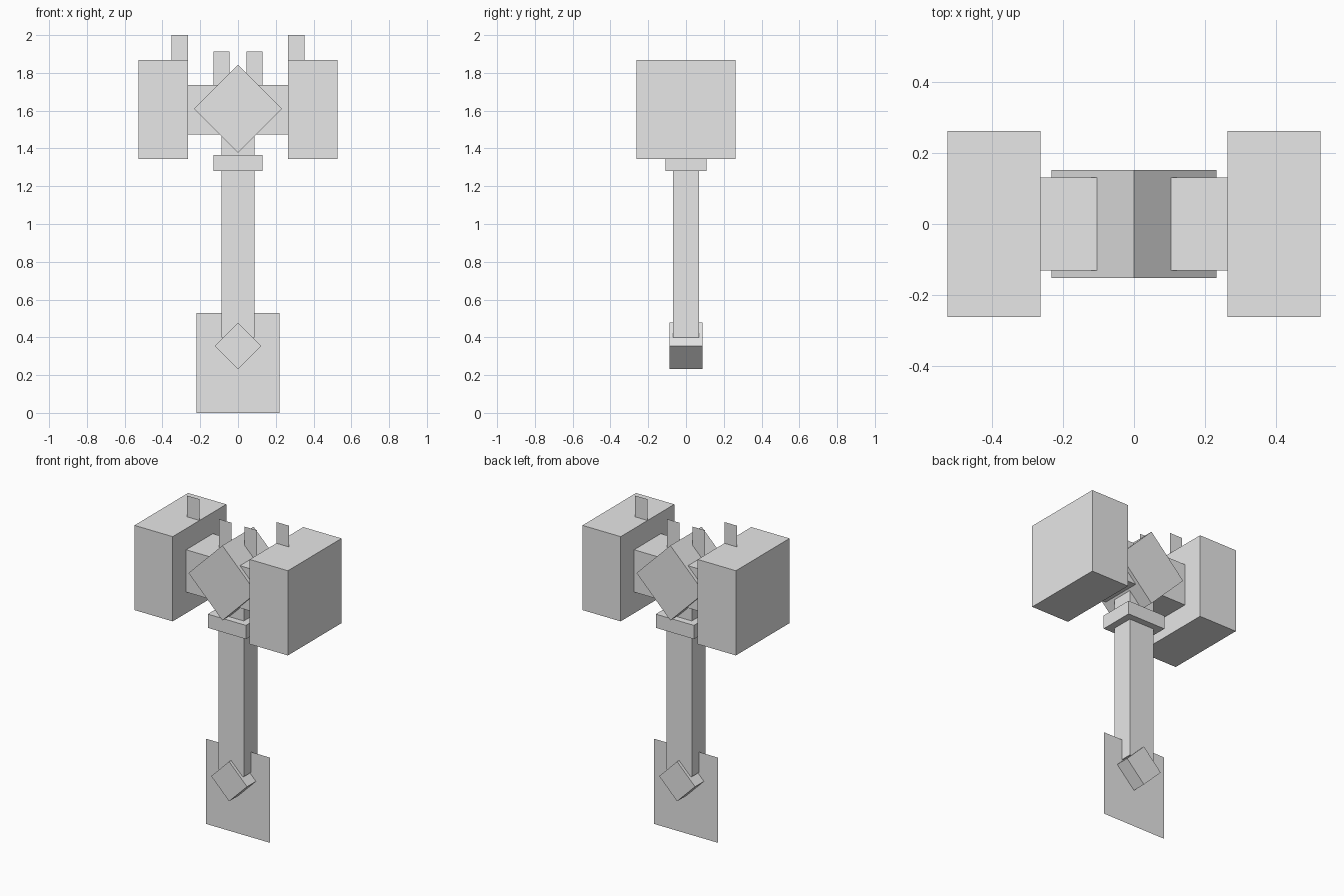
import bpy
from math import radians, sqrt

cube = bpy.data.objects.get("Cube")
if cube:
    bpy.data.objects.remove(cube, do_unlink=True)

grey = bpy.data.materials.new("plain_grey")
grey.use_nodes = True
colour = (0.8, 0.8, 0.8, 1)
grey.diffuse_color = colour
grey.node_tree.nodes["Principled BSDF"].inputs["Base Color"].default_value = colour


def finish(name):
    ob = bpy.context.object
    ob.name = name
    ob.data.materials.append(grey)
    return ob


def block(name, x, z, width, depth, height, tilt=0):
    """Box centred on y = 0, optionally turned about y."""
    bpy.ops.mesh.primitive_cube_add(size=1, location=(x, 0, z), rotation=(0, radians(tilt), 0))
    ob = finish(name)
    ob.scale = (width, depth, height)
    return ob


def plate(name, x, z, width, height):
    """Flat upright sheet in the y = 0 plane."""
    bpy.ops.mesh.primitive_plane_add(size=1, location=(x, 0, z), rotation=(radians(90), 0, 0))
    ob = finish(name)
    ob.scale = (width, height, 1)
    return ob


# Handle with its collar
block("handle", 0, 0.94, 0.175, 0.136, 1.08)
block("collar", 0, 1.323, 0.262, 0.218, 0.085)

# Pommel cube on a flat blade plate
block("pommel", 0, 0.355, 0.123 * sqrt(2), 0.174, 0.123 * sqrt(2), tilt=45)
plate("pommel_plate", 0, 0.264, 0.437, 0.528)

# Cross bar and tilted centre block
block("cross_bar", 0, 1.606, 0.53, 0.262, 0.262)
block("centre_block", 0, 1.61, 0.232 * sqrt(2), 0.306, 0.232 * sqrt(2), tilt=45)

# Heads and upright tabs on both sides
for side, s in (("left", 1), ("right", -1)):
    block(side + "_head", s * 0.395, 1.606, 0.262, 0.525, 0.525)
    plate(side + "_outer_tab", s * 0.308, 1.934, 0.086, 0.132)
    plate(side + "_inner_tab", s * 0.088, 1.825, 0.086, 0.176)
